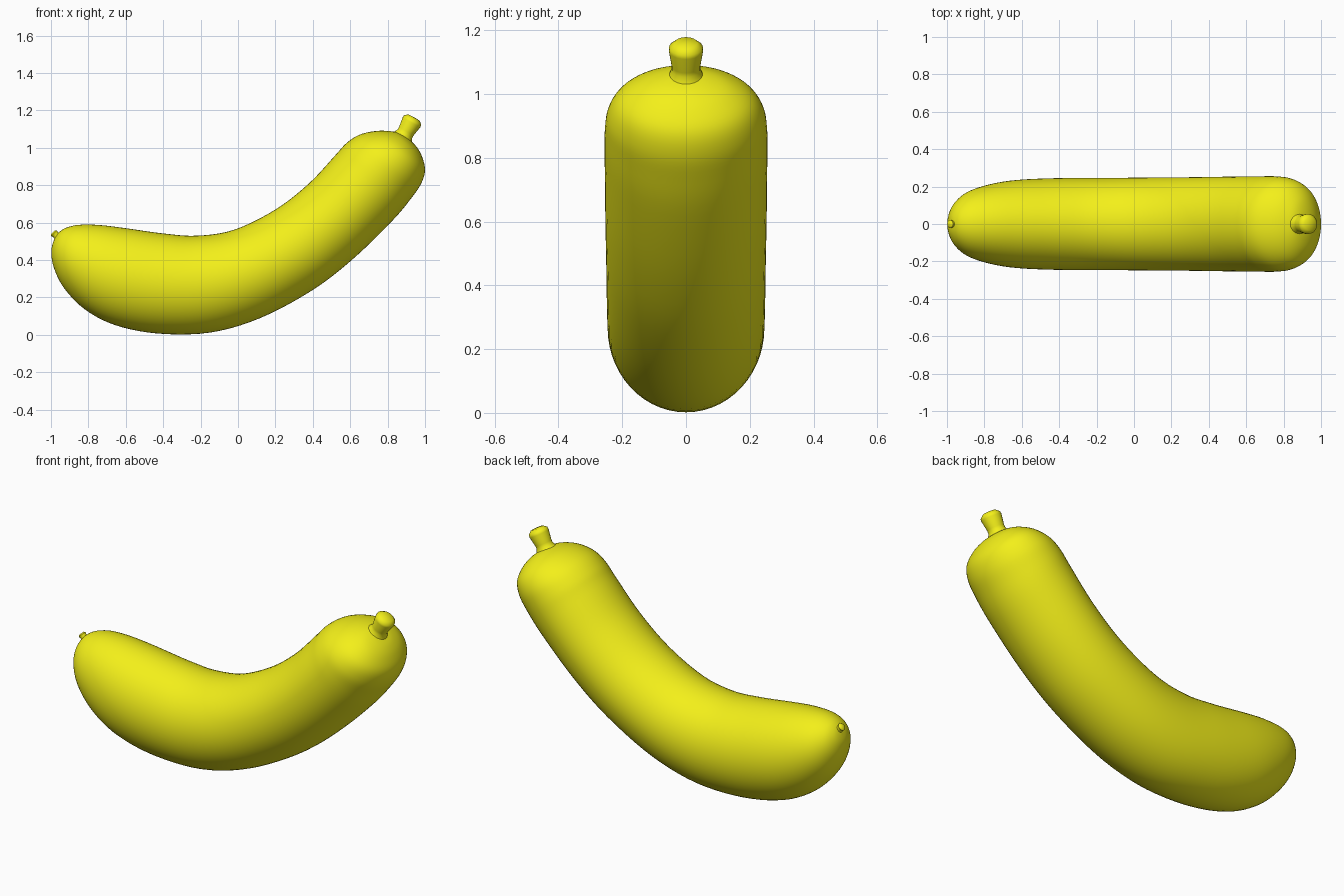
import bpy, bmesh
from math import cos, sin, pi
from mathutils import Vector

if "Cube" in bpy.data.objects:
    bpy.data.objects.remove(bpy.data.objects["Cube"])

mat = bpy.data.materials.new("yellow")
mat.diffuse_color = (0.9, 0.87, 0.01, 1)
mat.use_nodes = True
mat.node_tree.nodes["Principled BSDF"].inputs["Base Color"].default_value = mat.diffuse_color


def loft(name, rings, sides, angle):
    """Skin rings given as (centre, half axis u, half axis v)."""
    bm = bmesh.new()
    rows = [[bm.verts.new(c + u * cos(2 * pi * k / sides) + v * sin(2 * pi * k / sides))
             for k in range(sides)] for c, u, v in rings]
    for a, b in zip(rows, rows[1:]):
        for k in range(sides):
            n = (k + 1) % sides
            bm.faces.new((a[k], a[n], b[n], b[k]))
    bmesh.ops.remove_doubles(bm, verts=bm.verts, dist=1e-5)
    bmesh.ops.recalc_face_normals(bm, faces=bm.faces)
    me = bpy.data.meshes.new(name)
    bm.to_mesh(me)
    bm.free()
    me.materials.append(mat)
    ob = bpy.data.objects.new(name, me)
    bpy.context.collection.objects.link(ob)
    bpy.ops.object.select_all(action='DESELECT')
    ob.select_set(True)
    bpy.context.view_layer.objects.active = ob
    bpy.ops.object.shade_smooth_by_angle(angle=angle)
    return ob


def spline(pts, steps):
    """Catmull-Rom through tuples of any length."""
    p = [pts[0]] + pts + [pts[-1]]
    out = []
    for i in range(1, len(p) - 2):
        for s in range(steps):
            t = s / steps
            out.append([0.5 * (2 * b + (c - a) * t + (2 * a - 5 * b + 4 * c - d) * t * t
                               + (3 * b - a - 3 * c + d) * t ** 3)
                        for a, b, c, d in zip(*p[i - 1:i + 3])])
    return out + [list(pts[-1])]


def lathe(name, base, axis, profile, sides):
    """Turned part: profile of (radius, distance along axis)."""
    base, axis = Vector(base), Vector(axis).normalized()
    v = Vector((0, 1, 0))
    u = v.cross(axis)
    return loft(name, [(base + axis * h, u * r, v * r) for r, h in profile], sides, 0.9)


# Fruit body: inner edge x, z / outer edge x, z / half width
sections = [
    (-0.983, 0.51, -0.983, 0.51, 0),
    (-0.96, 0.545, -0.998, 0.45, 0.055),
    (-0.92, 0.572, -0.985, 0.36, 0.115),
    (-0.85, 0.588, -0.93, 0.25, 0.17),
    (-0.74, 0.587, -0.82, 0.137, 0.21),
    (-0.60, 0.57, -0.66, 0.053, 0.235),
    (-0.40, 0.542, -0.43, 0.007, 0.245),
    (-0.22, 0.53, -0.15, 0.012, 0.246),
    (-0.02, 0.562, 0.12, 0.09, 0.248),
    (0.20, 0.67, 0.40, 0.24, 0.25),
    (0.38, 0.81, 0.62, 0.41, 0.253),
    (0.52, 0.96, 0.83, 0.615, 0.255),
    (0.58, 1.025, 0.93, 0.735, 0.255),
    (0.65, 1.07, 0.98, 0.81, 0.245),
    (0.74, 1.09, 1.0, 0.88, 0.21),
    (0.82, 1.088, 0.985, 0.95, 0.145),
    (0.87, 1.075, 0.955, 1.005, 0.07),
    (0.915, 1.045, 0.915, 1.045, 0),
]
rings = []
for x1, z1, x2, z2, w in spline(sections, 5):
    a, b = Vector((x1, 0, z1)), Vector((x2, 0, z2))
    rings.append(((a + b) / 2, (a - b) / 2, Vector((0, w, 0))))
loft("fruit_body", rings, 56, 1.2)

# Stem with flared root and chamfered cap
lathe("stem", (0.875, 0, 1.045), (0.5, 0, 0.87),
      [(0, -0.03), (0.07, -0.01), (0.055, 0.015), (0.045, 0.035), (0.045, 0.05),
       (0.054, 0.105), (0.053, 0.118), (0.035, 0.134), (0, 0.136)], 24)

# Blossom nub at the other tip
lathe("blossom_nub", (-0.958, 0, 0.518), (-0.7, 0, 0.7),
      [(0, -0.02), (0.03, 0), (0.019, 0.016), (0.018, 0.024),
       (0.022, 0.036), (0.015, 0.043), (0, 0.044)], 16)
